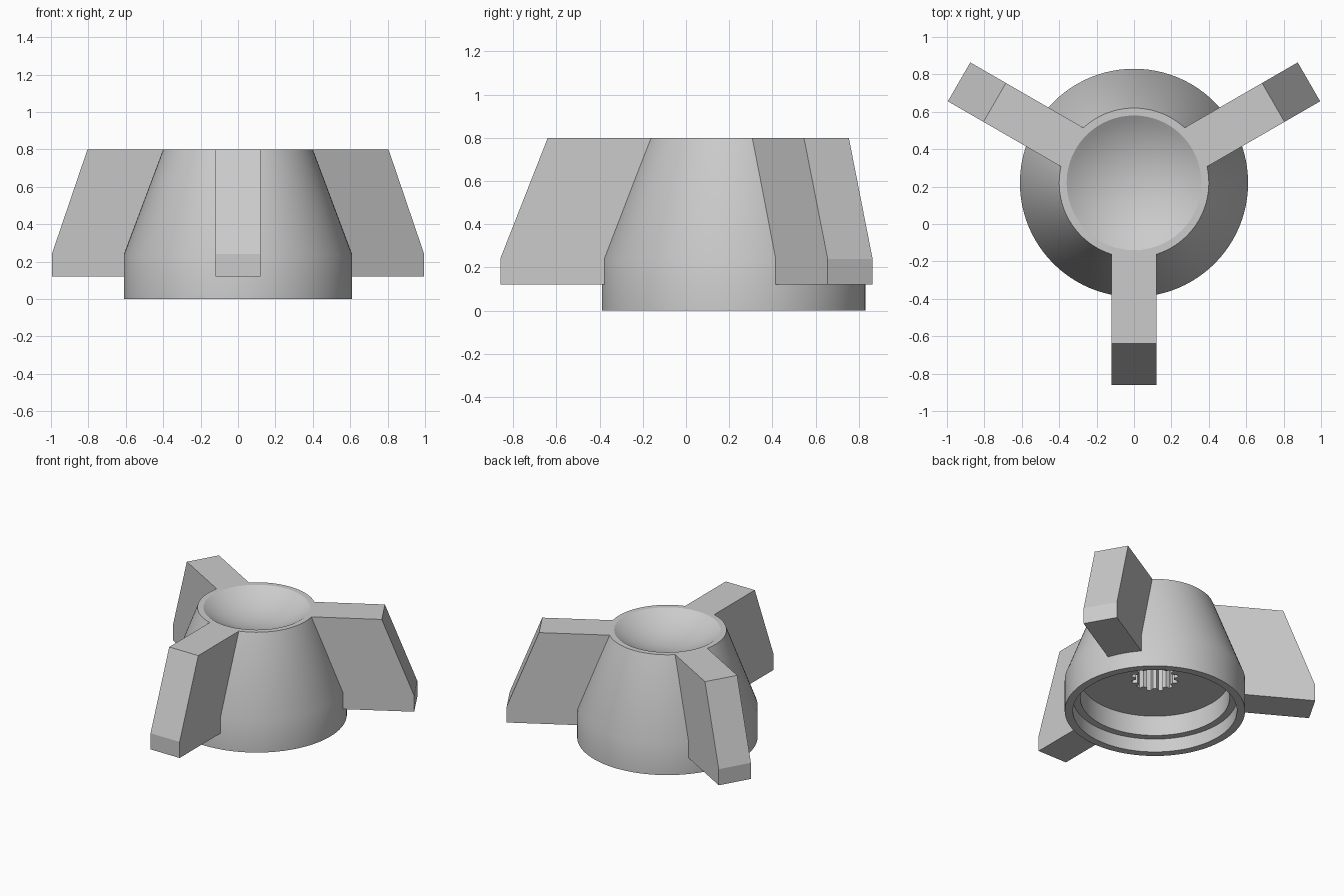
import bpy, bmesh, math
from mathutils import Matrix, Vector

if "Cube" in bpy.data.objects:
    bpy.data.objects.remove(bpy.data.objects["Cube"])

CENTRE = Vector((0, 0.22, 0))
SEGS = 96

grey = bpy.data.materials.new("plain grey")
grey.diffuse_color = (0.6, 0.6, 0.6, 1)
grey.use_nodes = True
grey.node_tree.nodes["Principled BSDF"].inputs["Base Color"].default_value = grey.diffuse_color


def finish(bm, name):
    bmesh.ops.recalc_face_normals(bm, faces=bm.faces[:])
    mesh = bpy.data.meshes.new(name)
    bm.to_mesh(mesh)
    bm.free()
    mesh.materials.append(grey)
    ob = bpy.data.objects.new(name, mesh)
    bpy.context.collection.objects.link(ob)
    ob.location = CENTRE
    return ob


def lathe(name, rings):
    """Closed turned solid; a radius may be a number or a function of segment."""
    bm = bmesh.new()
    loops = []
    for r, z in rings:
        loop = []
        for i in range(SEGS):
            a = 2 * math.pi * i / SEGS
            rad = r(i) if callable(r) else r
            loop.append(bm.verts.new((rad * math.cos(a), rad * math.sin(a), z)))
        loops.append(loop)
    for lo, hi in zip(loops, loops[1:]):
        for i in range(SEGS):
            j = (i + 1) % SEGS
            bm.faces.new((lo[i], lo[j], hi[j], hi[i]))
    bm.faces.new(loops[0])
    bm.faces.new(loops[-1])
    return finish(bm, name)


# splined socket outline: twelve teeth
def spline(i):
    return 0.16 if i % 8 < 4 else 0.13


# hub: socket, stepped recess, skirt, cone and spherical dish
DEPTH, RIM = 0.11, 0.36
R = (RIM ** 2 + DEPTH ** 2) / (2 * DEPTH)
dish = [(r, 0.8 - DEPTH + R - math.sqrt(R * R - r * r))
        for r in (RIM * k / 12 for k in range(12, 0, -1))]
hub = lathe("hub", [(spline, 0.52), (spline, 0.25), (0.505, 0.25), (0.505, 0.10),
                    (0.555, 0.10), (0.555, 0), (0.61, 0), (0.61, 0.24),
                    (0.40, 0.8)] + dish)
bpy.context.view_layer.objects.active = hub
hub.select_set(True)
bpy.ops.object.shade_smooth_by_angle(angle=math.radians(30))

# three grip arms, inner ends buried in the hub wall
PROFILE = [(0.55, 0.12), (1.08, 0.12), (1.08, 0.24), (0.86, 0.8), (0.365, 0.8), (0.55, 0.26)]
for name, deg in (("front_arm", -90), ("right_arm", 30), ("left_arm", 150)):
    bm = bmesh.new()
    sides = [[bm.verts.new((x, y, z)) for x, z in PROFILE] for y in (-0.12, 0.12)]
    for s in sides:
        bm.faces.new(s)
    n = len(PROFILE)
    for i in range(n):
        j = (i + 1) % n
        bm.faces.new((sides[0][i], sides[0][j], sides[1][j], sides[1][i]))
    bm.transform(Matrix.Rotation(math.radians(deg), 4, 'Z'))
    finish(bm, name)
